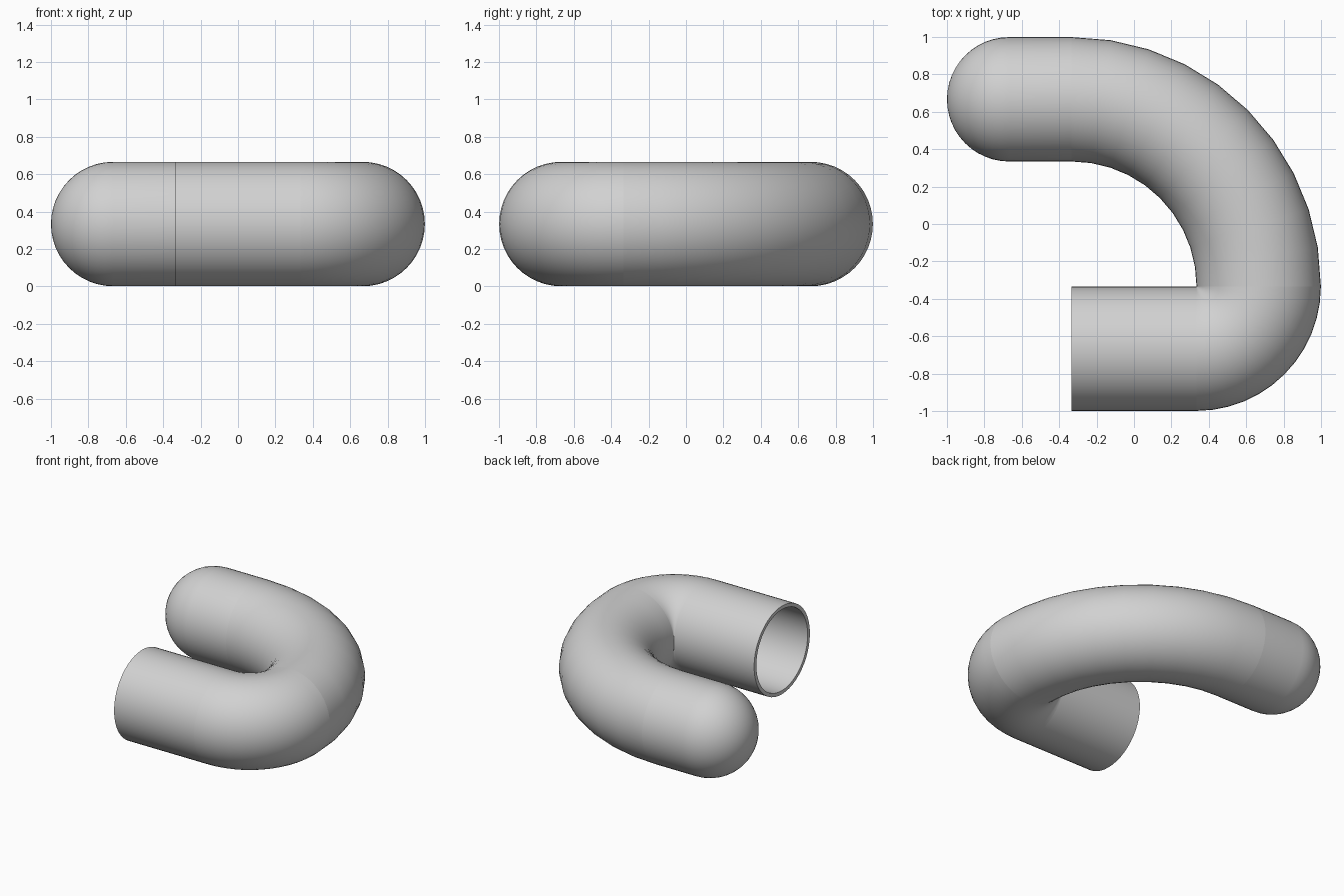
import bpy
import bmesh
from math import cos, sin, pi, radians
from mathutils import Vector

cube = bpy.data.objects.get("Cube")
if cube:
    bpy.data.objects.remove(cube)

THIRD = 1 / 3      # basic unit of the layout
R = 0.3325         # outer pipe radius
WALL = 0.027       # pipe wall thickness
SIDES = 48
UP = Vector((0, 0, 1))

grey = bpy.data.materials.new("light_grey")
grey.use_nodes = True
colour = (0.64, 0.64, 0.64, 1)
grey.diffuse_color = colour
grey.node_tree.nodes["Principled BSDF"].inputs["Base Color"].default_value = colour


def pipe(name, outer, inner):
    """Skin closed loops of rings; each ring is (x, y, normal angle, radius)."""
    bm = bmesh.new()
    rings = []
    for x, y, angle, radius in outer + inner[::-1]:
        side = Vector((cos(angle), sin(angle), 0))
        centre = Vector((x, y, THIRD))
        rings.append([bm.verts.new(centre + radius * (cos(t) * side + sin(t) * UP))
                      for t in (2 * pi * i / SIDES for i in range(SIDES))])
    for k, a in enumerate(rings):
        b = rings[(k + 1) % len(rings)]
        for i in range(SIDES):
            j = (i + 1) % SIDES
            bm.faces.new((a[i], a[j], b[j], b[i]))
    bmesh.ops.remove_doubles(bm, verts=bm.verts, dist=1e-5)
    bmesh.ops.recalc_face_normals(bm, faces=bm.faces)
    mesh = bpy.data.meshes.new(name)
    bm.to_mesh(mesh)
    bm.free()
    mesh.materials.append(grey)
    obj = bpy.data.objects.new(name, mesh)
    bpy.context.collection.objects.link(obj)
    bpy.ops.object.select_all(action='DESELECT')
    obj.select_set(True)
    bpy.context.view_layer.objects.active = obj
    bpy.ops.object.shade_smooth_by_angle(angle=radians(40))
    return obj


def straight(x0, x1, y, radius):
    return [(x, y, pi / 2, radius) for x in (x0, x1)]


def bend(cx, cy, major, start, end, radius, steps):
    angles = [start + (end - start) * i / steps for i in range(steps + 1)]
    return [(cx + major * cos(a), cy + major * sin(a), a, radius) for a in angles]


def domed(x0, centre, y, radius, steps=12):
    dome = [(centre - radius * sin(a), y, pi / 2, radius * cos(a))
            for a in (pi / 2 * i / steps for i in range(steps + 1))]
    return [(x0, y, pi / 2, radius)] + dome


# Each part is a hollow shell: the same run at the outer and the inner radius
def shell(name, run, *args, **extra):
    pipe(name, run(*args, radius=R, **extra), run(*args, radius=R - WALL, **extra))


# Open straight pipe at the front
shell("open_pipe", straight, -THIRD, THIRD, -2 * THIRD)
# Tight elbow at the front left
shell("tight_elbow", bend, THIRD, -THIRD, THIRD, -pi / 2, 0, steps=12)
# Wide elbow sweeping to the back
shell("wide_elbow", bend, -THIRD, -THIRD, 1, 0, pi / 2, steps=10)
# Rounded closed end at the back right
shell("domed_end", domed, -THIRD, -1 + R, 2 * THIRD)
